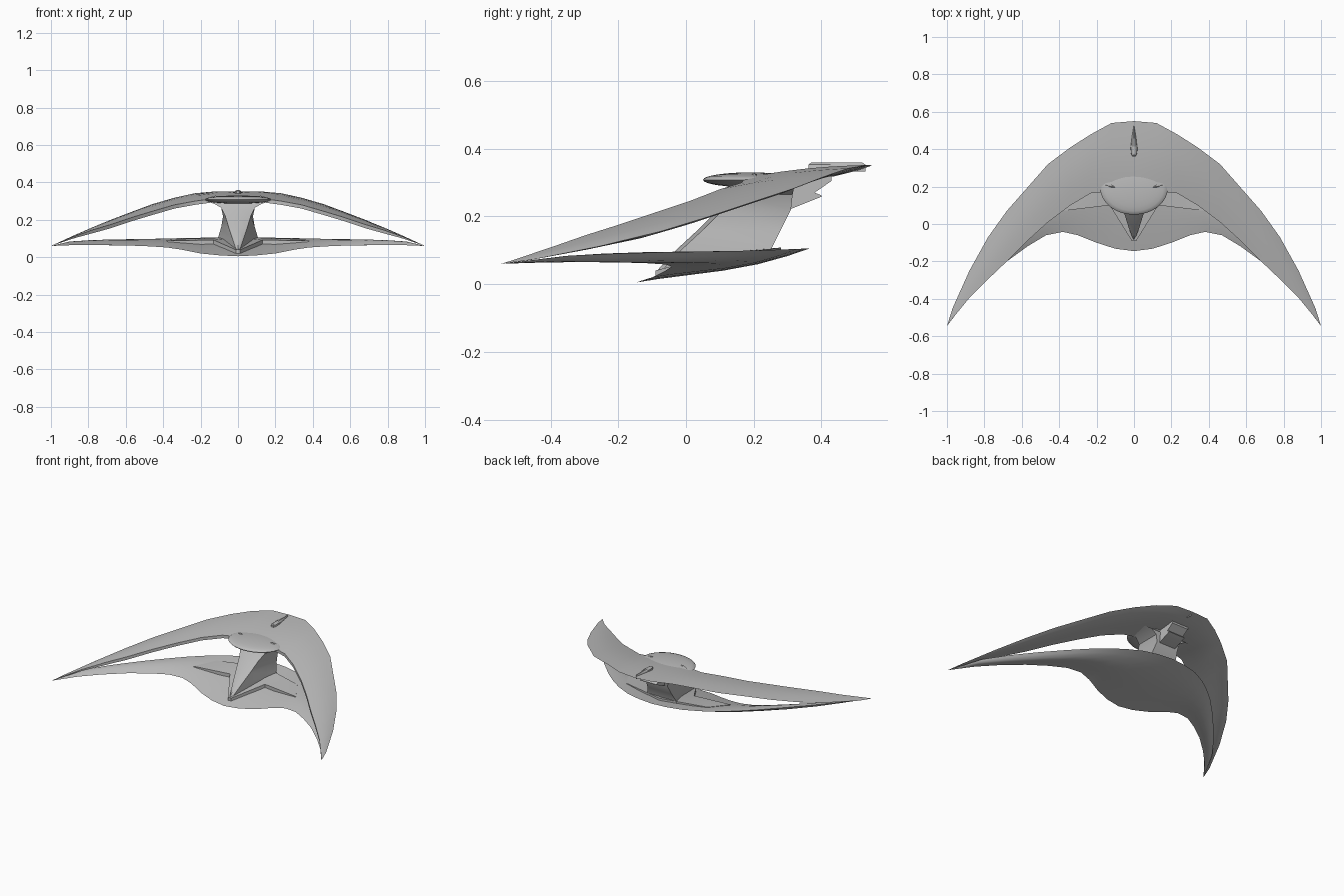
import bpy, bmesh, math

cube = bpy.data.objects.get("Cube")
if cube:
    bpy.data.objects.remove(cube, do_unlink=True)

# Single hull colour
hull = bpy.data.materials.new("hull_grey")
hull.use_nodes = True
GREY = (0.5, 0.5, 0.5, 1)
hull.diffuse_color = GREY
hull.node_tree.nodes["Principled BSDF"].inputs["Base Color"].default_value = GREY


def finish(name, bm, angle=30):
    """Clean a bmesh and turn it into a shaded object."""
    bmesh.ops.remove_doubles(bm, verts=bm.verts, dist=0.0005)
    bmesh.ops.recalc_face_normals(bm, faces=bm.faces)
    me = bpy.data.meshes.new(name)
    bm.to_mesh(me)
    bm.free()
    me.materials.append(hull)
    ob = bpy.data.objects.new(name, me)
    bpy.context.collection.objects.link(ob)
    bpy.ops.object.select_all(action="DESELECT")
    ob.select_set(True)
    bpy.context.view_layer.objects.active = ob
    bpy.ops.object.shade_smooth_by_angle(angle=math.radians(angle))
    return ob


def loft(name, rings, caps=True, angle=30):
    """Skin a list of closed rings with equal point counts."""
    bm = bmesh.new()
    vs = [[bm.verts.new(p) for p in r] for r in rings]
    n = len(rings[0])
    for a, b in zip(vs, vs[1:]):
        for i in range(n):
            j = (i + 1) % n
            bm.faces.new((a[i], a[j], b[j], b[i]))
    if caps:
        bm.faces.new(vs[0])
        bm.faces.new(vs[-1])
    return finish(name, bm, angle)


def wing(name, stations, top, bottom, lip):
    """Crescent wing; each station is x, front y, front z, back y, back z."""
    ts = [0, 0.12, 0.3, 0.5, 0.7, 0.87, 1]
    full = [(-s[0],) + s[1:] for s in reversed(stations[1:])] + stations
    rings = []
    for x, yl, zl, yt, zt in full:
        k = min(1, 4 * (1 - abs(x)))      # thickness fades to the tips
        up = [(x, yl + (yt - yl) * t,
               zl + (zt - zl) * t + k * top * math.sin(math.pi * t)) for t in ts]
        low = [(x, yl + (yt - yl) * t, zl + (zt - zl) * t
                - k * (lip * (1 - t) + bottom * math.sin(math.pi * t ** 1.5)))
               for t in reversed(ts[:-1])]
        rings.append(up + low)
    return loft(name, rings, caps=False)


# Upper crescent wing
wing("upper_wing", [
    (0, .17, .315, .55, .35), (.12, .175, .315, .54, .352),
    (.23, .165, .30, .48, .342), (.34, .10, .28, .41, .318),
    (.46, .01, .245, .32, .283), (.57, -.09, .212, .195, .242),
    (.68, -.20, .175, .07, .20), (.78, -.295, .145, -.07, .157),
    (.88, -.395, .11, -.25, .113), (.97, -.505, .073, -.45, .073),
    (1, -.545, .06, -.545, .06)], top=.008, bottom=.016, lip=.02)

# Lower wing with a scalloped, drooping front edge
wing("lower_wing", [
    (0, -.145, .005, .365, .105), (.1, -.132, .01, .355, .105),
    (.2, -.10, .02, .33, .104), (.3, -.06, .04, .28, .102),
    (.38, -.042, .052, .225, .10), (.47, -.06, .058, .15, .098),
    (.57, -.12, .062, .05, .096), (.68, -.20, .064, -.07, .094),
    (.8, -.31, .065, -.21, .09), (.9, -.415, .064, -.345, .084),
    (1, -.545, .06, -.545, .06)], top=.012, bottom=.017, lip=0)

# Central pylon: narrow raked front, wider back, flaring into the upper wing
loft("central_pylon", [
    [(wf, yf + .015, zf), (0, yf, zf), (-wf, yf + .015, zf), (-wb, yb, zb), (wb, yb, zb)]
    for zf, yf, wf, zb, yb, wb in [
        (.035, -.09, .008, .085, .25, .11), (.10, -.03, .03, .11, .255, .105),
        (.16, .035, .05, .16, .28, .09), (.225, .10, .07, .22, .31, .08),
        (.265, .14, .09, .265, .315, .09), (.287, .16, .13, .29, .32, .13),
        (.302, .172, .185, .305, .30, .19)]])

# Stepped platform around the pylon foot
bm = bmesh.new()
half = [(.012, -.09, .04), (.13, .10, .092), (.38, .07, .088), (.30, .20, .098)]
back = bm.verts.new((0, .28, .108))
sides = [[bm.verts.new((s * x, y, z)) for x, y, z in half] for s in (1, -1)]
for side in sides:
    for a, b in zip(side, side[1:]):
        bm.faces.new((back, a, b))
bm.faces.new((back, sides[0][0], sides[1][0]))
bmesh.ops.recalc_face_normals(bm, faces=bm.faces)
ext = bmesh.ops.extrude_face_region(bm, geom=bm.faces[:], use_keep_orig=True)
for v in ext["geom"]:
    if isinstance(v, bmesh.types.BMVert):
        v.co.z -= .022
finish("lower_platform", bm)

# Engine block under the rear of the upper wing
profile = [(.2, .215), (.31, .222), (.40, .258), (.40, .262), (.38, .27),
           (.43, .305), (.43, .325), (.2, .30)]
loft("engine_block", [[(x, y, z) for y, z in profile] for x in (-.06, .06)])

# Low domed hump over the pylon
bm = bmesh.new()
bmesh.ops.create_uvsphere(bm, u_segments=32, v_segments=12, radius=1)
for v in bm.verts:
    v.co = (v.co.x * .18, .19 + v.co.y * .14, .308 + v.co.z * .022)
finish("hump", bm)

# Pointed brow intakes at the front of the hump
for s, label in ((1, "left"), (-1, "right")):
    rings = []
    for t, r in ((-1, .02), (-.4, .8), (.1, 1), (.6, .6), (1, .02)):
        x, y = s * (.115 + .052 * t), .192 + .01 * t
        rings.append([(x, y - .012 * r, .312), (x, y + .008, .312 + .017 * r),
                      (x, y + .03 * r, .314), (x, y + .008, .312 - .012 * r)])
    loft(label + "_brow_intake", rings)

# Teardrop fairing on the upper rear
drop = [(0, .53), (.012, .47), (.02, .41), (.019, .38), (.01, .362)]
drop += [(-x, y) for x, y in reversed(drop[1:])]
loft("tail_fairing", [
    [(x, y, .332) for x, y in drop],
    [(x * .8, y, .353) for x, y in drop],
    [(x * .3, .44 + (y - .44) * .9, .359) for x, y in drop]])
